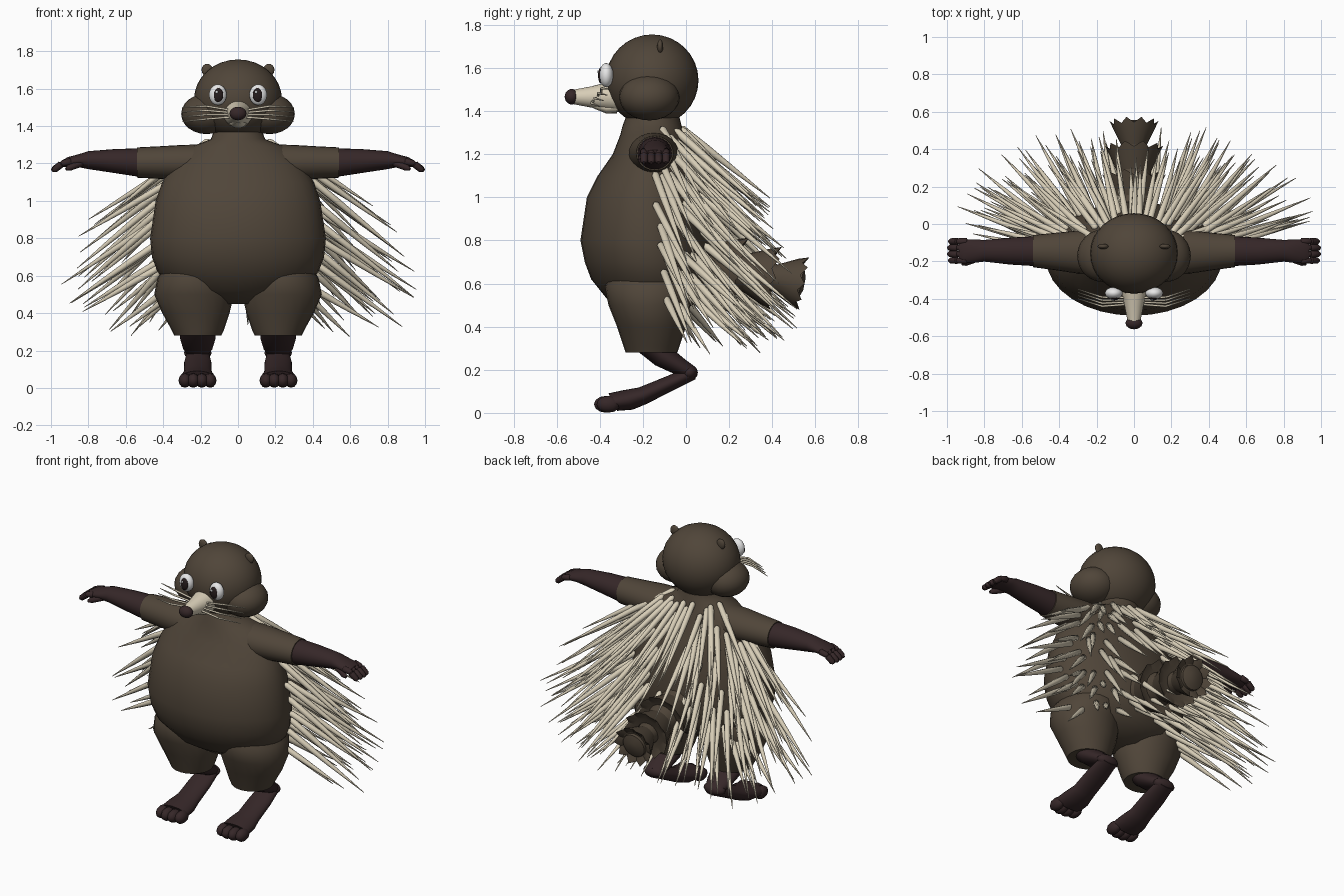
import bpy, bmesh, math, random
from mathutils import Vector

random.seed(4)
if "Cube" in bpy.data.objects:
    bpy.data.objects.remove(bpy.data.objects["Cube"])


def material(name, rgb):
    m = bpy.data.materials.new(name)
    m.use_nodes = True
    m.diffuse_color = (*rgb, 1)
    m.node_tree.nodes["Principled BSDF"].inputs["Base Color"].default_value = (*rgb, 1)
    return m


FUR = material("brown fur", (0.08, 0.06, 0.041))
SKIN = material("dark skin", (0.036, 0.02, 0.021))
QUILL = material("cream quill", (0.68, 0.61, 0.47))
WHITE = material("eye white", (0.8, 0.8, 0.8))
PUPIL = material("dark pupil", (0.02, 0.012, 0.012))
X, Y, Z = Vector((1, 0, 0)), Vector((0, 1, 0)), Vector((0, 0, 1))


def finish(bm, name, mat, angle=50):
    bmesh.ops.recalc_face_normals(bm, faces=bm.faces)
    mesh = bpy.data.meshes.new(name)
    bm.to_mesh(mesh)
    bm.free()
    ob = bpy.data.objects.new(name, mesh)
    bpy.context.collection.objects.link(ob)
    mesh.materials.append(mat)
    bpy.ops.object.select_all(action='DESELECT')
    ob.select_set(True)
    bpy.context.view_layer.objects.active = ob
    bpy.ops.object.shade_smooth_by_angle(angle=math.radians(angle))
    return ob


def add_rings(bm, rings, sides):
    """Skin a stack of rings; each ring is (centre, u axis, v axis)."""
    rows = []
    for c, u, v in rings:
        rows.append([bm.verts.new(c + u * math.cos(t) + v * math.sin(t))
                     for t in (2 * math.pi * i / sides for i in range(sides))])
    for a, b in zip(rows, rows[1:]):
        for i in range(sides):
            j = (i + 1) % sides
            bm.faces.new((a[i], a[j], b[j], b[i]))
    bm.faces.new(rows[0])
    bm.faces.new(rows[-1])


def loft(name, mat, sections, u, v, sides=24):
    """Sections are (x, y, z, radius along u, radius along v)."""
    bm = bmesh.new()
    add_rings(bm, [(Vector(s[:3]), u * s[3], v * s[4]) for s in sections], sides)
    return finish(bm, name, mat)


def ball(name, mat, centre, radii, seg=24):
    bm = bmesh.new()
    bmesh.ops.create_uvsphere(bm, u_segments=seg, v_segments=seg // 2, radius=1)
    bmesh.ops.scale(bm, vec=radii, verts=bm.verts)
    bmesh.ops.translate(bm, vec=centre, verts=bm.verts)
    return finish(bm, name, mat)


def add_spike(bm, base, tip, profile, sides=8):
    d = (tip - base).normalized()
    u = d.orthogonal().normalized()
    v = d.cross(u)
    add_rings(bm, [(base.lerp(tip, t), u * r, v * r) for t, r in profile], sides)


# Torso: height, half width, front, back
TORSO = [(1.37, .13, -.28, -.03), (1.33, .145, -.295, -.02), (1.29, .25, -.305, -.01),
         (1.2, .35, -.34, .02), (1.1, .405, -.41, .06), (1.0, .44, -.46, .09),
         (.8, .47, -.49, .12), (.7, .46, -.47, .12), (.62, .43, -.44, .11),
         (.52, .34, -.36, .06), (.45, .12, -.25, -.05)]
loft("torso", FUR, [(0, (f + b) / 2, z, w, (b - f) / 2) for z, w, f, b in TORSO], X, Y, 32)


def torso_point(z, a):
    """Surface point at height z, angle a from straight back."""
    for p, q in zip(TORSO, TORSO[1:]):
        if q[0] <= z <= p[0]:
            t = (p[0] - z) / (p[0] - q[0])
            _, w, f, b = [m + (n - m) * t for m, n in zip(p, q)]
            return Vector((w * math.sin(a), (f + b) / 2 + (b - f) / 2 * math.cos(a), z))


# Head and face
ball("head", FUR, (0, -.157, 1.543), (.235, .215, .213), 32)
ball("nose", SKIN, (0, -.53, 1.467), (.045, .033, .036))
loft("muzzle", QUILL, [(0, -.31, 1.47, .085, .075), (0, -.37, 1.468, .066, .065),
                       (0, -.44, 1.466, .05, .049), (0, -.52, 1.466, .034, .034)], X, Z)
loft("lower_jaw", QUILL, [(0, -.32, 1.42, .05, .03), (0, -.37, 1.415, .042, .026),
                          (0, -.43, 1.43, .025, .017)], X, Z, 16)
for s, side in ((1, "left"), (-1, "right")):
    ball(side + "_cheek", FUR, (s * .168, -.17, 1.465), (.136, .14, .108))
    ball(side + "_ear", FUR, (s * .165, -.12, 1.7), (.03, .014, .033), 16)
    ball(side + "_eye", WHITE, (s * .108, -.37, 1.567), (.047, .033, .056))
    ball(side + "_pupil", PUPIL, (s * .105, -.395, 1.566), (.026, .013, .038), 16)
    ball(side + "_eye_glint", WHITE, (s * .105 - .008, -.407, 1.582), (.007, .004, .008), 8)
    bm = bmesh.new()
    for i in range(4):
        k = i - 1.5
        root = Vector((s * .035, -.43 + .012 * i, 1.466 + .012 * k))
        bend = Vector((s * .17, -.44 + .016 * i, 1.472 + .023 * k))
        end = Vector((s * .3, -.4 + .017 * i, 1.462 + .026 * k))
        add_spike(bm, root, bend, [(0, .006), (1, .006)])
        add_spike(bm, bend, end, [(0, .006), (1, .002)])
    finish(bm, side + "_whiskers", QUILL, 80)

# Limbs
for s, side in ((1, "left"), (-1, "right")):
    loft(side + "_sleeve", FUR, [(s * .1, -.15, 1.2, .12, .105), (s * .3, -.15, 1.205, .115, .094),
                                 (s * .42, -.147, 1.205, .1, .087),
                                 (s * .54, -.145, 1.205, .086, .081)], Y, Z)
    loft(side + "_forearm", SKIN, [(s * .53, -.145, 1.205, .08, .076), (s * .66, -.145, 1.213, .072, .064),
                                   (s * .8, -.143, 1.218, .058, .048), (s * .85, -.145, 1.215, .062, .035),
                                   (s * .91, -.147, 1.207, .064, .027), (s * .935, -.147, 1.2, .054, .02)], Y, Z)
    bm = bmesh.new()
    finger = [(0, .012), (.1, .019), (.8, .017), (1, .008)]
    for i in range(4):
        y = -.195 + .034 * i
        knuckle = Vector((s * .95, y, 1.198))
        add_spike(bm, Vector((s * .89, y, 1.212)), knuckle, finger, 10)
        add_spike(bm, knuckle - Vector((s * .008, 0, 0)),
                  Vector((s * (.998 - .006 * abs(i - 1.5)), y, 1.16)), finger, 10)
    add_spike(bm, Vector((s * .83, -.18, 1.205)), Vector((s * .92, -.215, 1.17)), finger, 10)
    finish(bm, side + "_fingers", SKIN)

    loft(side + "_thigh", FUR, [(s * .23, -.165, .66, .15, .17), (s * .235, -.165, .59, .195, .212),
                                (s * .235, -.17, .5, .213, .19), (s * .225, -.16, .4, .18, .16),
                                (s * .215, -.16, .31, .14, .13), (s * .215, -.16, .28, .125, .12)], X, Y)
    tilt = Vector((0, .6, .8))
    loft(side + "_shin", SKIN, [(s * .215, -.18, .34, .1, .07), (s * .215, -.11, .265, .095, .055),
                                (s * .215, -.03, .215, .08, .042), (s * .215, .02, .187, .06, .035)], X, tilt)
    ball(side + "_heel", SKIN, (s * .215, .015, .187), (.074, .04, .037), 16)
    lean = Vector((0, -.45, .9))
    loft(side + "_foot", SKIN, [(s * .215, .03, .185, .06, .032), (s * .215, -.08, .135, .073, .036),
                                (s * .215, -.2, .08, .075, .042), (s * .216, -.27, .06, .09, .05),
                                (s * .217, -.34, .05, .093, .045)], X, lean)
    for i in range(4):
        ball(f"{side}_toe_{i + 1}", SKIN, (s * (.149 + .045 * i), -.36 - .012 * (i in (1, 2)), .04),
             (.034, .055, .039), 12)

# Tail: flared cups with toothed rims and a domed end
START, END = Vector((0, .02, .7)), Vector((0, .55, .6))
axis = (END - START).normalized()
across = axis.cross(X)
bm = bmesh.new()
add_rings(bm, [(START.lerp(END, t), X * r, across * r)
               for t, r in ((0, .13), (.4, .1), (.78, .06), (.9, .08), (.97, .075), (1, .03))], 20)
for near, far, r0, r1 in ((.1, .46, .09, .17), (.42, .75, .075, .155), (.72, 1, .058, .13)):
    rows = []
    for t, r, jag in ((near, r0, 0), (far - .09, r0 + (r1 - r0) * .7, 0), (far, r1, 1), (far - .06, r1 * .65, 0)):
        row = []
        for i in range(20):
            a = 2 * math.pi * i / 20
            odd = jag * (i % 2)
            c = START.lerp(END, t - .05 * odd)
            row.append(bm.verts.new(c + (X * math.cos(a) + across * math.sin(a)) * r * (1 - .12 * odd)))
        rows.append(row)
    for a, b in zip(rows, rows[1:]):
        for i in range(20):
            bm.faces.new((a[i], a[i - 1], b[i - 1], b[i]))
    bm.faces.new(rows[-1])
finish(bm, "tail", FUR, 30)

# Quills: rows of height, count, widest angle, length, bare angle at the middle
bm = bmesh.new()
shape = [(0, .009), (.025, .018), (.3, .0175), (.6, .012), (1, .0015)]
for z, count, spread, length, bare in ((1.29, 17, 78, .57, 0), (1.21, 18, 82, .58, 0),
                                       (1.1, 18, 80, .59, 0), (.98, 18, 80, .59, 18),
                                       (.86, 18, 80, .6, 18), (.75, 18, 80, .57, 0),
                                       (.65, 18, 78, .5, 0), (.57, 14, 74, .42, 0)):
    for i in range(count):
        turn = spread * (2 * i / (count - 1) - 1) + random.uniform(-4, 4)
        if abs(turn) < bare:
            continue
        a = math.radians(turn)
        base = torso_point(z + random.uniform(-.035, .035), a)
        wide = abs(math.sin(a))
        swing = a * .9 + random.uniform(-.12, .12)
        drop = -.93 + .24 * wide + random.uniform(-.14, .14)
        d = Vector((math.sin(swing), math.cos(swing), drop)).normalized()
        tip = base + d * length * (.82 + .23 * wide) * random.uniform(.87, 1.1)
        tip.x = max(-.99, min(.99, tip.x))
        add_spike(bm, base - d * .01, tip, shape)
finish(bm, "quills", QUILL, 80)
